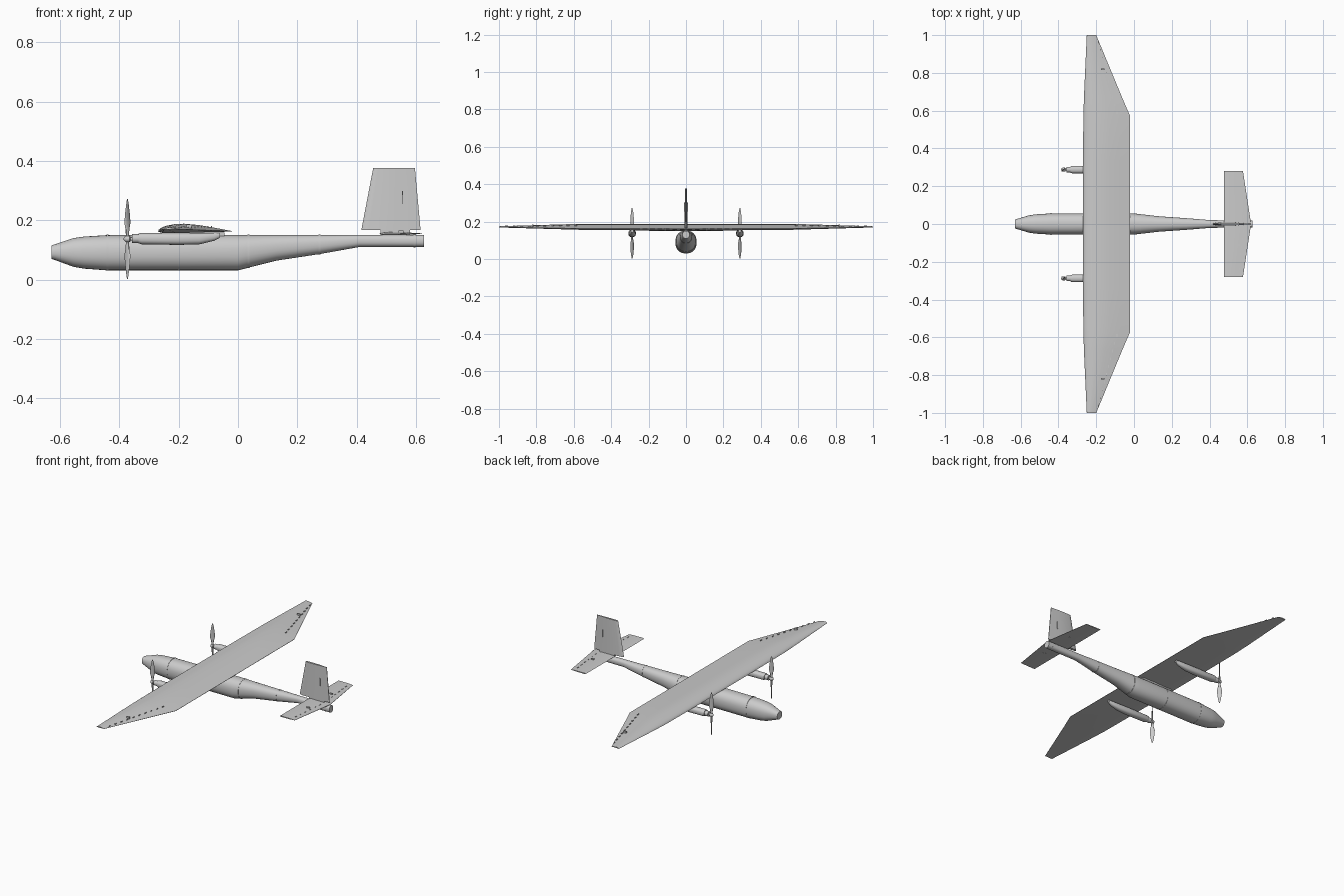
import bpy, bmesh, math
from mathutils import Vector

grey = bpy.data.materials.new("light_grey")
grey.diffuse_color = (0.6, 0.6, 0.6, 1)


def loft(name, rings, angle=30):
    """Skin a list of equal-length point rings and cap both ends."""
    bm = bmesh.new()
    loops = [[bm.verts.new(p) for p in ring] for ring in rings]
    n = len(loops[0])
    for a, b in zip(loops, loops[1:]):
        for i in range(n):
            j = (i + 1) % n
            bm.faces.new((a[i], a[j], b[j], b[i]))
    bm.faces.new(loops[0])
    bm.faces.new(loops[-1])
    bmesh.ops.recalc_face_normals(bm, faces=bm.faces)
    mesh = bpy.data.meshes.new(name)
    bm.to_mesh(mesh)
    bm.free()
    obj = bpy.data.objects.new(name, mesh)
    bpy.context.collection.objects.link(obj)
    mesh.materials.append(grey)
    bpy.ops.object.select_all(action='DESELECT')
    obj.select_set(True)
    bpy.context.view_layer.objects.active = obj
    bpy.ops.object.shade_smooth_by_angle(angle=math.radians(angle))
    return obj


def body(name, stations, y0=0, n=32, power=2.0):
    """Rounded body along x; stations are (x, half width, bottom z, top z)."""
    rings = []
    for x, w, lo, hi in stations:
        ring = []
        for i in range(n):
            c, s = (f(2 * math.pi * i / n) for f in (math.cos, math.sin))
            c = math.copysign(abs(c) ** (2 / power), c)
            s = math.copysign(abs(s) ** (2 / power), s)
            ring.append((x, y0 + w * c, (lo + hi) / 2 + (hi - lo) / 2 * s))
        rings.append(ring)
    return loft(name, rings)


def box(name, centre, size):
    c, h = Vector(centre), Vector(size) / 2
    square = ((-1, -1), (1, -1), (1, 1), (-1, 1))
    return loft(name, [[c + Vector((h.x * a, h.y * b, h.z * k)) for a, b in square]
                       for k in (-1, 1)])


# Fuselage pod, tapering into the tail boom
body("fuselage", [
    (-0.63, 0.024, 0.070, 0.115), (-0.615, 0.028, 0.065, 0.120),
    (-0.555, 0.046, 0.043, 0.140), (-0.52, 0.051, 0.037, 0.145),
    (-0.44, 0.056, 0.031, 0.150), (-0.20, 0.056, 0.031, 0.151),
    (0.0, 0.056, 0.031, 0.151), (0.035, 0.052, 0.040, 0.151),
    (0.13, 0.041, 0.064, 0.151), (0.275, 0.031, 0.086, 0.151),
    (0.41, 0.020, 0.110, 0.151), (0.627, 0.019, 0.110, 0.151)], power=2.3)

# Slim joint bands around the fuselage
for x, w, lo in ((-0.44, 0.057, 0.030), (-0.2, 0.057, 0.030),
                 (0.035, 0.053, 0.039), (0.275, 0.032, 0.085), (0.595, 0.020, 0.109)):
    body("joint_band", [(x - 0.003, w, lo, 0.152), (x + 0.003, w, lo, 0.152)], power=2.3)

# Main wing with a cambered section
AIRFOIL = [(0, -.04), (.01, -.016), (.04, .008), (.1, .035), (.22, .06), (.35, .066),
           (.55, .048), (.78, .008), (1, -.034), (1, -.040), (.6, -.05), (.25, -.062), (.05, -.056)]


def wing_ring(y, le, te):
    c = te - le
    return [(le + u * c, y, 0.172 + v * c) for u, v in AIRFOIL]


half = [(0.335, -0.27, -0.02), (0.57, -0.268, -0.02), (0.67, -0.265, -0.063), (1, -0.25, -0.2)]
span = [(-y, a, b) for y, a, b in reversed(half)] + [(0, -0.27, -0.02)] + half
loft("main_wing", [wing_ring(*s) for s in span])
box("wing_saddle", (-0.145, 0, 0.153), (0.2, 0.05, 0.012))

# Tailplane and fin: thin tapered slabs with rounded leading edges
THIN = [(0, 0), (.03, .6), (.12, 1), (.6, .85), (1, .2), (1, -.2), (.6, -.85), (.12, -1), (.03, -.6)]
loft("tailplane", [[(0.477 + u * c, y, 0.155 + v * t) for u, v in THIN]
                   for y, c, t in ((-0.28, 0.1, 0.003), (0, 0.143, 0.005), (0.28, 0.1, 0.003))])
loft("tail_fin", [[(x + u * c, v * t, z) for u, v in THIN]
                  for z, x, c, t in ((0.167, 0.416, 0.2, 0.008), (0.376, 0.456, 0.141, 0.006))])
box("fin_mount", (0.53, 0, 0.16), (0.1, 0.008, 0.02))
box("rudder_servo_plate", (0.555, 0, 0.277), (0.004, 0.02, 0.045))

for side in (-1, 1):
    y0 = side * 0.288
    # Engine nacelle, shaft and spinner
    body("nacelle", [
        (-0.335, 0.017, 0.122, 0.156), (-0.325, 0.020, 0.119, 0.157),
        (-0.20, 0.020, 0.117, 0.157), (-0.13, 0.018, 0.119, 0.157),
        (-0.08, 0.012, 0.131, 0.158), (-0.06, 0.007, 0.142, 0.158)], y0, 20, 2.4)
    body("motor", [(-0.357, 0.015, 0.123, 0.153), (-0.33, 0.015, 0.123, 0.153)], y0, 20)
    body("spinner", [(x, r, 0.137 - r, 0.137 + r) for x, r in (
        (-0.386, 0.002), (-0.383, 0.007), (-0.376, 0.011), (-0.366, 0.011),
        (-0.362, 0.006), (-0.35, 0.006))], y0, 16)
    # Two twisted propeller blades
    for up in (-1, 1):
        rings = []
        for r, w, t, deg in ((0.004, 0.010, 0.005, 60), (0.03, 0.015, 0.004, 55),
                             (0.055, 0.028, 0.003, 47), (0.085, 0.024, 0.002, 42),
                             (0.115, 0.015, 0.0015, 37), (0.135, 0.005, 0.001, 33)):
            ca, sa = math.cos(math.radians(deg)), math.sin(math.radians(deg))
            ring = []
            for i in range(10):
                p = w / 2 * math.cos(math.pi * i / 5)
                q = t * math.sin(math.pi * i / 5)
                ring.append((-0.373 + p * sa + q * ca,
                             y0 + up * (p * ca - q * sa), 0.137 + up * r))
            rings.append(ring)
        loft("propeller_blade", rings)
    # Aileron hinges along the outer wing, with a control horn
    for i in range(10):
        k = i / 9
        box("aileron_hinge", (-0.09 - 0.1 * k, side * (0.59 + 0.37 * k), 0.179 - 0.003 * k),
            (0.003, 0.014, 0.005))
    box("aileron_horn", (-0.165, side * 0.82, 0.179), (0.018, 0.008, 0.014))
    # Elevator hinges and control horn
    for i in range(6):
        box("elevator_hinge", (0.578 - 0.004 * i, side * (0.04 + 0.04 * i), 0.157),
            (0.003, 0.014, 0.005))
    box("elevator_horn", (0.55, side * 0.11, 0.158), (0.018, 0.008, 0.014))
